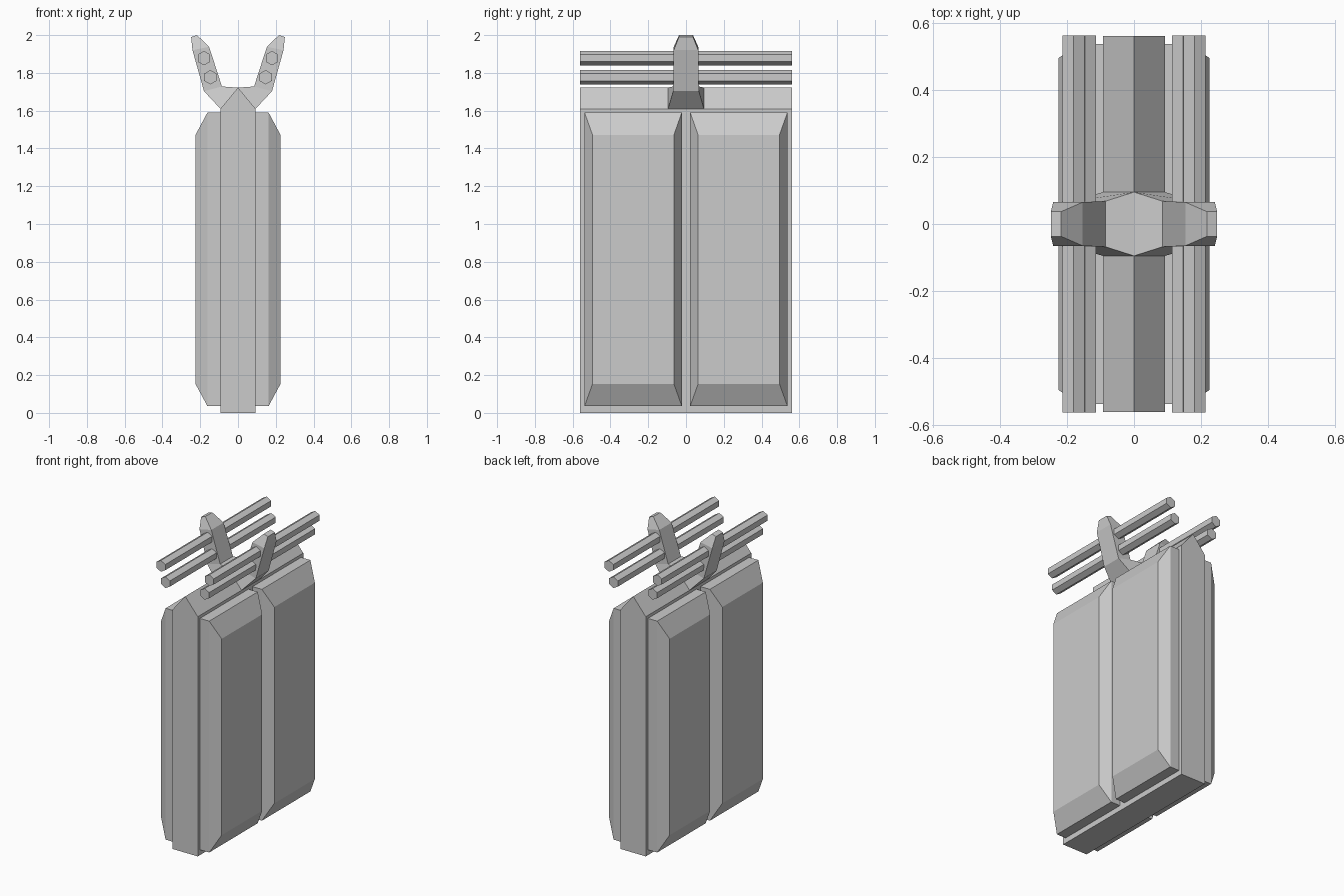
import bpy, bmesh, math

if "Cube" in bpy.data.objects:
    bpy.data.objects.remove(bpy.data.objects["Cube"])


def loft(name, rings, cap_start=True, mirror=(False, False)):
    """Skin a list of equal-length point rings into a flat-shaded object."""
    bm = bmesh.new()
    vs = [[bm.verts.new(p) for p in ring] for ring in rings]
    n = len(rings[0])
    for a, b in zip(vs, vs[1:]):
        for i in range(n):
            j = (i + 1) % n
            bm.faces.new((a[i], a[j], b[j], b[i]))
    if cap_start:
        bm.faces.new(vs[0][::-1])
    bm.faces.new(vs[-1])
    bmesh.ops.recalc_face_normals(bm, faces=bm.faces)
    if not cap_start:
        # open shell: make sure the end cap points up and away
        bm.faces.ensure_lookup_table()
        if bm.faces[-1].normal.z < 0:
            bmesh.ops.reverse_faces(bm, faces=bm.faces)
    me = bpy.data.meshes.new(name)
    bm.to_mesh(me)
    bm.free()
    ob = bpy.data.objects.new(name, me)
    bpy.context.collection.objects.link(ob)
    if any(mirror):
        m = ob.modifiers.new("mirror", 'MIRROR')
        m.use_axis = (mirror[0], mirror[1], False)
    return ob


def extrude_y(name, profile, half, **kw):
    return loft(name, [[(x, y, z) for x, z in profile] for y in (-half, half)], **kw)


def rect_yz(x, y0, y1, z0, z1):
    return [(x, y0, z0), (x, y1, z0), (x, y1, z1), (x, y0, z1)]


# Central slab with a ridged top
W = 0.093
extrude_y("core_slab", [(-W, 0), (W, 0), (W, 1.61), (0, 1.722), (-W, 1.61)], 0.56)

# Four bevelled side panels
loft("side_panels", [
    rect_yz(W, 0.022, 0.537, 0.036, 1.59),
    rect_yz(0.162, 0.022, 0.537, 0.036, 1.59),
    rect_yz(0.225, 0.064, 0.495, 0.153, 1.472),
], mirror=(True, True))

# V-shaped bracket straddling the ridge: (inner xz, outer xz, half depth)
sections = [
    ((0, 1.722), (W, 1.61), 0.095),
    ((0.085, 1.728), (0.18, 1.703), 0.068),
    ((0.153, 1.938), (0.241, 1.92), 0.065),
    ((0.217, 2.0), (0.248, 1.99), 0.037),
]
loft("v_bracket", [
    [(a[0], -h, a[1]), (a[0], h, a[1]), (b[0], h, b[1]), (b[0], -h, b[1])]
    for a, b, h in sections
], cap_start=False, mirror=(True, False))

# Hexagonal rods carried by the bracket arms
for name, cx, cz in (("upper_rods", 0.18, 1.878), ("lower_rods", 0.146, 1.777)):
    hexagon = [(cx + 0.038 * math.sin(k * math.pi / 3),
                cz + 0.038 * math.cos(k * math.pi / 3)) for k in range(6)]
    extrude_y(name, hexagon, 0.562, mirror=(True, False))
